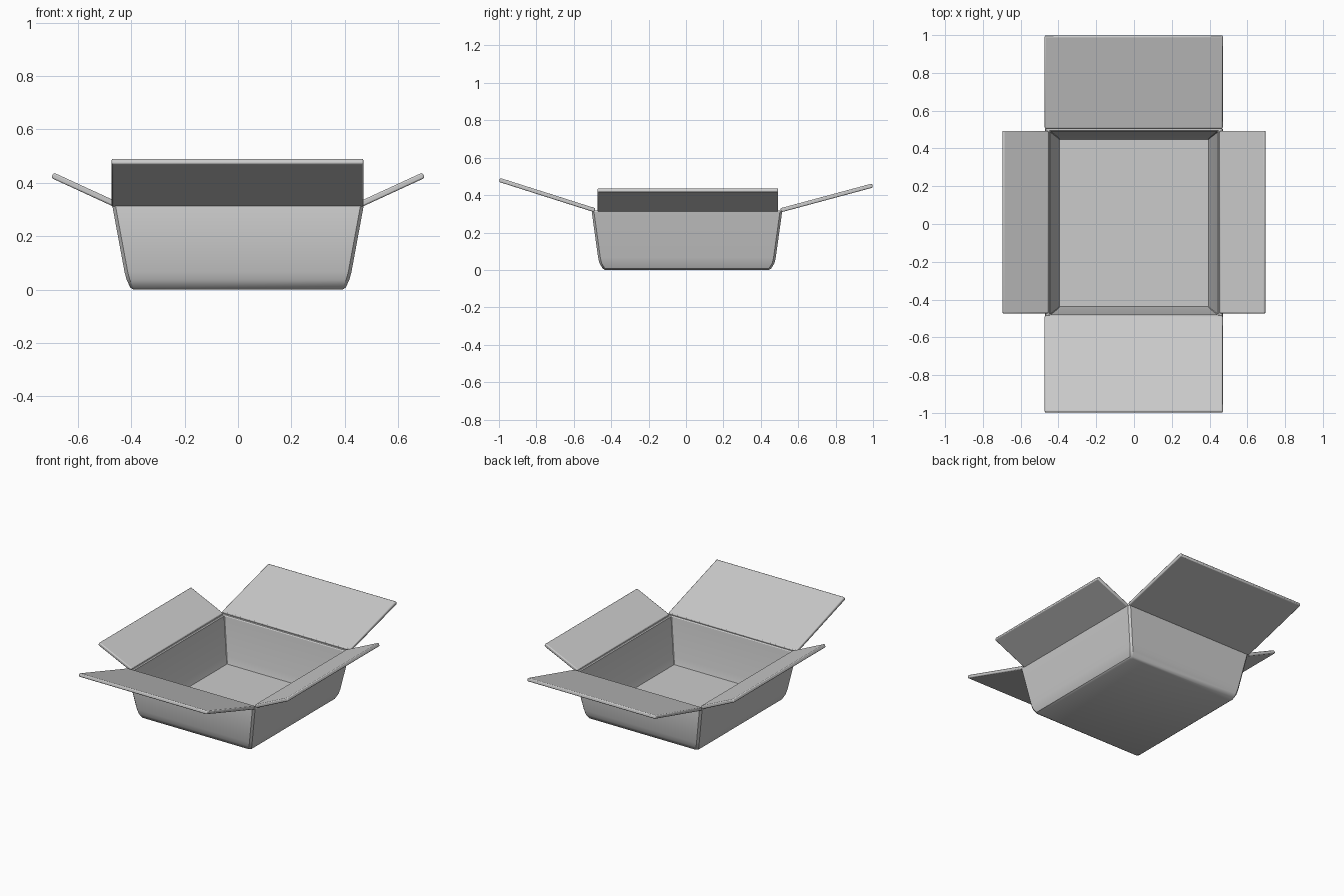
import bpy, bmesh, math
from mathutils import Vector

if "Cube" in bpy.data.objects:
    bpy.data.objects.remove(bpy.data.objects["Cube"])


def finish(bm, name, bevel=0.0):
    bmesh.ops.recalc_face_normals(bm, faces=bm.faces[:])
    mesh = bpy.data.meshes.new(name)
    bm.to_mesh(mesh)
    bm.free()
    obj = bpy.data.objects.new(name, mesh)
    bpy.context.collection.objects.link(obj)
    if bevel:
        mod = obj.modifiers.new("Bevel", 'BEVEL')
        mod.width = bevel
        mod.segments = 2
    bpy.context.view_layer.objects.active = obj
    obj.select_set(True)
    bpy.ops.object.shade_smooth_by_angle(angle=math.radians(30))
    obj.select_set(False)
    return obj


# Rectangular ring with chamfered corners
def ring(bm, hx, hy, z, c, cy=0.005):
    pts = []
    for sx, sy in ((1, 1), (-1, 1), (-1, -1), (1, -1)):
        a = (sx * hx, sy * (hy - c))
        b = (sx * (hx - c), sy * hy)
        pts += [a, b] if sx * sy > 0 else [b, a]
    return [bm.verts.new((x, y + cy, z)) for x, y in pts]


# Tapered open box: outside profile going up, rim, inside profile going down
bm = bmesh.new()
profile = [
    (0.392, 0.438, 0.000, 0.012), (0.403, 0.450, 0.007, 0.012),
    (0.417, 0.468, 0.036, 0.012), (0.425, 0.475, 0.066, 0.012),
    (0.470, 0.509, 0.310, 0.012), (0.467, 0.506, 0.318, 0.010),
    (0.450, 0.490, 0.318, 0.004), (0.444, 0.485, 0.312, 0.003),
    (0.406, 0.455, 0.066, 0.003), (0.394, 0.443, 0.022, 0.003),
]
rings = [ring(bm, *p) for p in profile]
for lo, hi in zip(rings, rings[1:]):
    for i in range(8):
        j = (i + 1) % 8
        bm.faces.new((lo[i], lo[j], hi[j], hi[i]))
bm.faces.new(rings[0])
bm.faces.new(rings[-1])
finish(bm, "box_body")


# Flap: thin slab from hinge to tip, spanning two points across
def flap(name, hinge, tip, across, lo, hi, thick=0.022):
    hinge, tip, across = Vector(hinge), Vector(tip), Vector(across)
    up = (tip - hinge).cross(across).normalized() * thick / 2
    bm = bmesh.new()
    verts = [bm.verts.new(p + across * s + up * t)
             for p in (hinge, tip) for s in (lo, hi) for t in (-1, 1)]
    bmesh.ops.convex_hull(bm, input=verts)
    bmesh.ops.dissolve_limit(bm, angle_limit=0.01, verts=bm.verts[:], edges=bm.edges[:])
    finish(bm, name, bevel=0.006)


flap("front_flap", (0, -0.487, 0.319), (0, -0.997, 0.481), (1, 0, 0), -0.473, 0.470)
flap("back_flap", (0, 0.507, 0.319), (0, 0.997, 0.451), (1, 0, 0), -0.473, 0.470)
for side, s in (("left", -1), ("right", 1)):
    flap(side + "_flap", (s * 0.456, 0, 0.318), (s * 0.695, 0, 0.428), (0, 1, 0),
         -0.473, 0.493)
